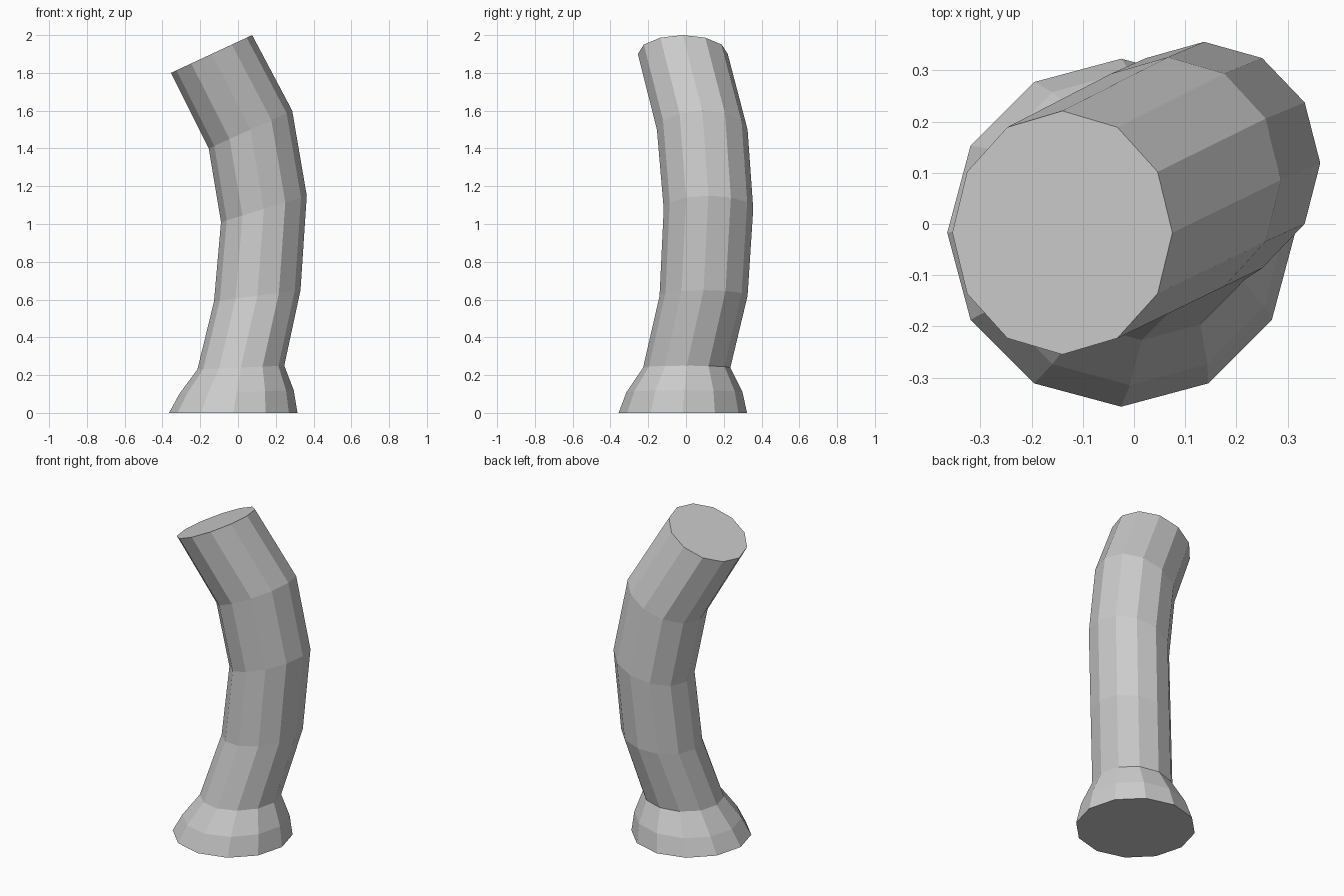
import bpy, bmesh
from math import sin, cos, pi

if "Cube" in bpy.data.objects:
    bpy.data.objects.remove(bpy.data.objects["Cube"])

SIDES = 12
# Cross-sections along the trunk: centre x, y, z, radius along x, radius along y, z rise at +x side
rings = [
    (-0.025, -0.017, 0.00, 0.340, 0.340, 0.00),
    (-0.008, -0.008, 0.11, 0.303, 0.307, 0.01),
    (0.015, 0.004, 0.24, 0.230, 0.231, 0.01),
    (0.102, 0.093, 0.62, 0.229, 0.233, 0.03),
    (0.137, 0.119, 1.08, 0.227, 0.237, 0.07),
    (0.066, 0.086, 1.50, 0.221, 0.240, 0.10),
    (-0.140, -0.017, 1.90, 0.215, 0.238, 0.10),
]


def loft(name, sections):
    bm = bmesh.new()
    loops = []
    for cx, cy, cz, rx, ry, rise in sections:
        angles = [2 * pi * i / SIDES for i in range(SIDES)]
        loops.append([bm.verts.new((cx + rx * cos(a), cy + ry * sin(a), cz + rise * cos(a)))
                      for a in angles])
    # Side walls
    for low, high in zip(loops, loops[1:]):
        for i in range(SIDES):
            j = (i + 1) % SIDES
            bm.faces.new((low[i], low[j], high[j], high[i]))
    # Flat end caps
    bm.faces.new(loops[0][::-1])
    bm.faces.new(loops[-1])
    bmesh.ops.recalc_face_normals(bm, faces=bm.faces)
    mesh = bpy.data.meshes.new(name)
    bm.to_mesh(mesh)
    bm.free()
    obj = bpy.data.objects.new(name, mesh)
    bpy.context.collection.objects.link(obj)
    return obj


# Bent trunk with flared foot and slanted cut top
loft("curved_trunk", rings)
